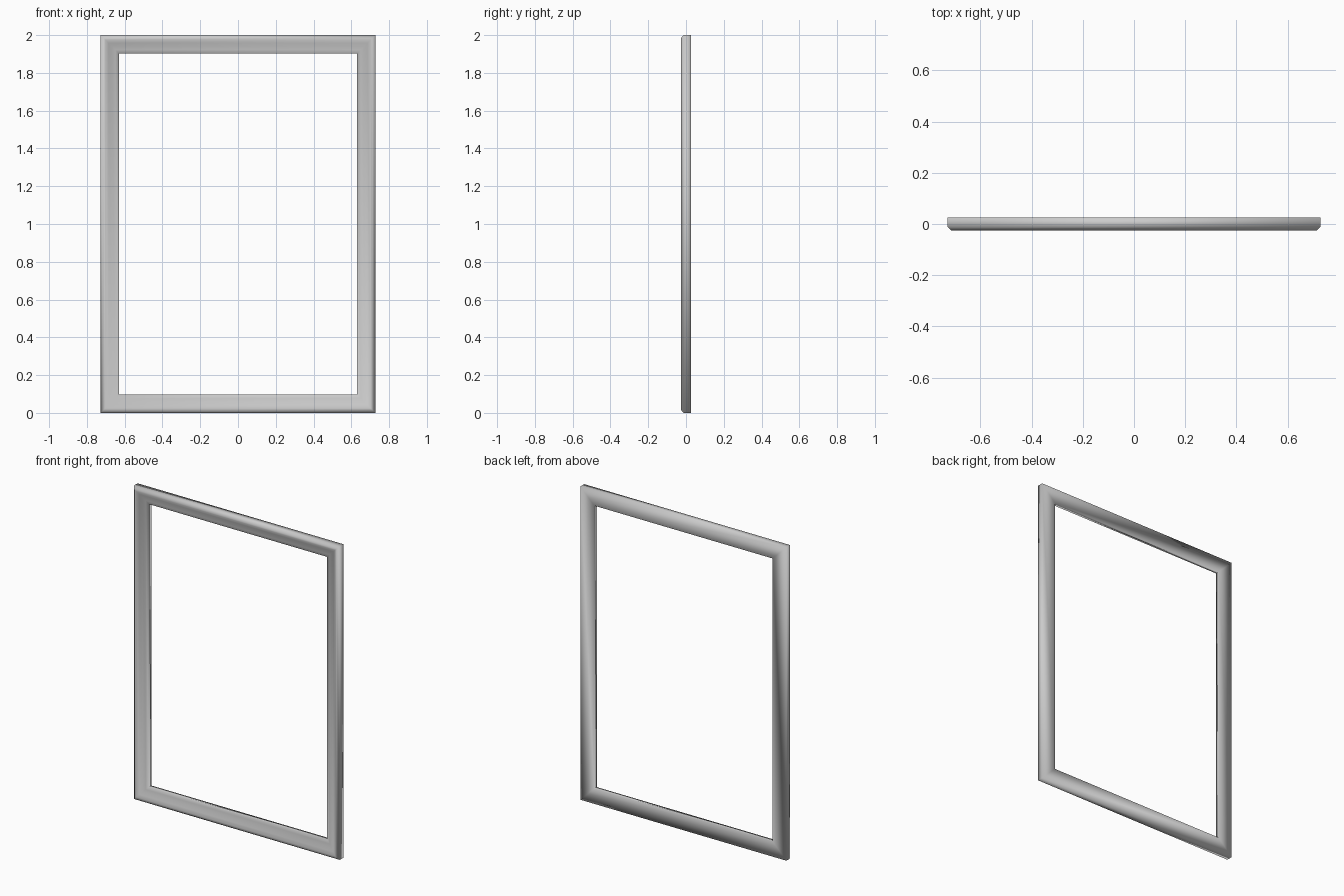
import bpy, bmesh

if "Cube" in bpy.data.objects:
    bpy.data.objects.remove(bpy.data.objects["Cube"])

HALF_W, HEIGHT = 0.727, 2.0

# Moulding cross-section: (inset from outer edge, depth y)
profile = [
    (0.0, 0.026), (0.0, -0.012),        # outer side
    (0.015, -0.026), (0.024, -0.026),   # chamfer and raised lip
    (0.042, -0.017), (0.060, -0.009),   # cove falling towards the opening
    (0.078, -0.003), (0.097, 0.0),
    (0.097, 0.026),                     # thin inner side, flat back
]


def ring(bm, inset, y):
    x, z0, z1 = HALF_W - inset, inset, HEIGHT - inset
    return [bm.verts.new(c) for c in ((-x, y, z0), (x, y, z0), (x, y, z1), (-x, y, z1))]


# Mitred frame: sweep the profile around the rectangle
bm = bmesh.new()
rings = [ring(bm, d, y) for d, y in profile]
for i, a in enumerate(rings):
    b = rings[(i + 1) % len(rings)]
    for k in range(4):
        n = (k + 1) % 4
        bm.faces.new((a[k], a[n], b[n], b[k]))
bmesh.ops.recalc_face_normals(bm, faces=bm.faces)
for f in bm.faces:
    f.smooth = True

mesh = bpy.data.meshes.new("picture_frame")
bm.to_mesh(mesh)
bm.free()
frame = bpy.data.objects.new("picture_frame", mesh)
bpy.context.collection.objects.link(frame)
